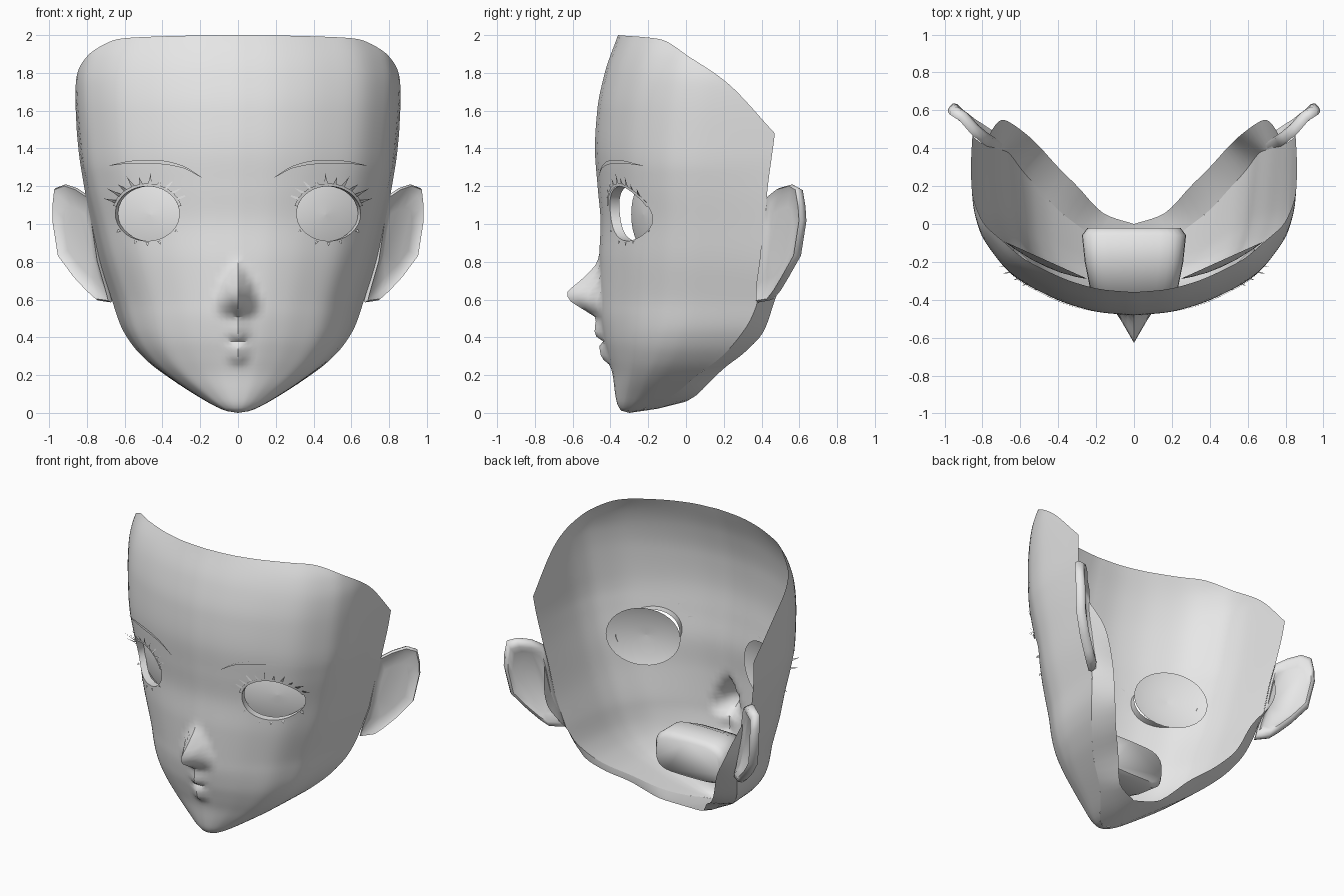
import bpy, bmesh, math
from mathutils import Vector

if "Cube" in bpy.data.objects:
    bpy.data.objects.remove(bpy.data.objects["Cube"])

skin = bpy.data.materials.new("pale_grey")
skin.diffuse_color = (0.8, 0.8, 0.8, 1)
skin.use_nodes = True
skin.node_tree.nodes["Principled BSDF"].inputs["Base Color"].default_value = skin.diffuse_color


def curve(*pts):
    """Smooth monotone interpolation through (position, value) pairs."""
    X, Y = [p[0] for p in pts], [p[1] for p in pts]
    n = len(X)
    d = [(Y[i + 1] - Y[i]) / (X[i + 1] - X[i]) for i in range(n - 1)]
    m = [d[0]] + [2 * a * b / (a + b) if a * b > 0 else 0 for a, b in zip(d, d[1:])] + [d[-1]]

    def f(x):
        x = min(max(x, X[0]), X[-1])
        i = next((k for k in range(n - 1) if x <= X[k + 1]), n - 2)
        h = X[i + 1] - X[i]
        s = (x - X[i]) / h
        return (Y[i] * (1 + 2 * s) * (1 - s) ** 2 + Y[i + 1] * s * s * (3 - 2 * s)
                + h * s * (1 - s) * (m[i] * (1 - s) - m[i + 1] * s))
    return f


# Head proportions by height: half width, front depth, back edge depth
W = curve((0, 0), (.01, .06), (.03, .11), (.08, .2), (.19, .37), (.27, .475), (.36, .56), (.46, .62),
          (.6, .668), (.8, .73), (1, .775), (1.2, .815), (1.4, .845), (1.75, .87), (1.88, .85), (1.98, .8),
          (2, .78))
F = curve((0, -.3), (.01, -.34), (.05, -.365), (.1, -.375), (.2, -.388), (.3, -.415), (.4, -.44),
          (.55, -.458), (.8, -.46), (1, -.452), (1.2, -.468), (1.4, -.482), (1.6, -.47), (1.8, -.43), (2, -.36))
B = curve((0, -.3), (.03, -.2), (.1, -.06), (.2, .06), (.3, .19), (.4, .28), (.5, .345), (.6, .38),
          (.8, .4), (1.17, .43), (1.48, .47), (2, .52))
# Cross section: sideways and backward fraction around the half face
U = curve((0, 0), (.1, .2), (.2, .4), (.3, .57), (.42, .75), (.52, .86), (.62, .94), (.75, .98), (1, 1))
V = curve((0, 0), (.1, .015), (.2, .06), (.3, .125), (.42, .22), (.52, .33), (.62, .45), (.75, .61), (1, 1))
HOLLOW = curve((.15, 0), (.6, .045), (.9, .03), (1.3, 0))
TOP = curve((0, 2), (.25, 1.98), (.47, 1.88), (.7, 1.75), (1, 1.48))
# Nose and lips pushed out of the front
NOSE = curve((.5, 0), (.55, .09), (.6, .16), (.63, .172), (.7, .1), (.8, .01), (.84, 0))
NOSE_W = curve((.47, .06), (.55, .115), (.63, .1), (.8, .03))
LIPS = curve((.25, 0), (.3, .035), (.35, .03), (.385, 0), (.41, .04), (.47, .03), (.5, .015), (.54, 0))


def width(t, z):
    return (U(t) - HOLLOW(z) * math.sin(math.pi * t)) * W(z)


def section(t, z):
    x = width(t, z)
    y = F(z) + V(t) * (B(z) - F(z))
    y -= NOSE(z) * max(0, 1 - x / NOSE_W(z)) + LIPS(z) * max(0, 1 - x / .07)
    return Vector((x, y, z))


def surf(x, z, out=0.0):
    """Point on the right half of the face at x, z."""
    lo, hi = 0, 1
    for _ in range(22):
        mid = (lo + hi) / 2
        lo, hi = (mid, hi) if width(mid, z) < x else (lo, mid)
    p = section(lo, z)
    return Vector((x, p.y - out, z))


def finish(bm, name, mirror=True, angle=40):
    """Mirror the right half, make the object and shade it."""
    if mirror:
        dup = bmesh.ops.duplicate(bm, geom=bm.verts[:] + bm.edges[:] + bm.faces[:])["geom"]
        for v in [g for g in dup if isinstance(g, bmesh.types.BMVert)]:
            v.co.x *= -1
        bmesh.ops.reverse_faces(bm, faces=[g for g in dup if isinstance(g, bmesh.types.BMFace)])
    bmesh.ops.remove_doubles(bm, verts=bm.verts, dist=.0005)
    me = bpy.data.meshes.new(name)
    bm.to_mesh(me)
    bm.free()
    me.materials.append(skin)
    ob = bpy.data.objects.new(name, me)
    bpy.context.collection.objects.link(ob)
    bpy.ops.object.select_all(action='DESELECT')
    ob.select_set(True)
    bpy.context.view_layer.objects.active = ob
    bpy.ops.object.shade_smooth_by_angle(angle=math.radians(angle))


def loft(bm, rows, closed=False):
    vs = [[bm.verts.new(p) for p in r] for r in rows]
    n = len(rows[0])
    for a, b in zip(vs, vs[1:]):
        for j in range(n if closed else n - 1):
            k = (j + 1) % n
            bm.faces.new((a[j], a[k], b[k], b[j]))
    return vs


# Face shell
EX, EZ, RX, RZ = .48, 1.055, .17, .145
ROWS, COLS = 72, 40
bm = bmesh.new()
loft(bm, [[section(j / COLS, TOP(V(j / COLS)) * (i / ROWS) ** 1.2) for j in range(COLS + 1)]
          for i in range(ROWS + 1)])


def eye_dist(p):
    return math.hypot((p.x - EX) / RX, (p.z - EZ) / RZ)


# Eye opening, snapped to an oval with a short lid turned inward
inside = [f for f in bm.faces if eye_dist(f.calc_center_median()) < 1]
edge_verts = {v for f in inside for v in f.verts if any(g not in inside for g in v.link_faces)}
bmesh.ops.delete(bm, geom=inside, context='FACES')
for v in edge_verts:
    d = eye_dist(v.co)
    v.co = surf(EX + (v.co.x - EX) / d, EZ + (v.co.z - EZ) / d)
rim = [e for e in bm.edges if e.is_boundary and all(v in edge_verts for v in e.verts)]
lid = bmesh.ops.extrude_edge_only(bm, edges=rim)["geom"]
for v in [g for g in lid if isinstance(g, bmesh.types.BMVert)]:
    v.co += Vector((-.015, .05, 0))

# Lip under the jaw, continuing up behind the ear
RIM = [curve((0, 0), (.1, .15), (.2, .3), (.3, .41), (.42, .5), (.62, .57), (.8, .69), (1.1, .79)),
       curve((0, 0), (.1, .05), (.2, .2), (.3, .31), (.42, .41), (.62, .475), (.8, .55), (1.1, .43)),
       curve((0, .06), (.1, .09), (.2, .235), (.3, .32), (.42, .43), (.62, .61), (.8, .8), (1.1, 1.1))]
jaw = []
for i in range(37):
    z = 1.1 * (i / 36) ** 1.3
    a, b = section(1, z), Vector([f(z) for f in RIM])
    jaw.append([a, a.lerp(b, .5) + Vector((0, 0, -.008)), b])
loft(bm, jaw)
finish(bm, "face_shell")

# Eyes: shallow ovals behind the openings
bm = bmesh.new()
rings = []
for r in (.01, .35, .7, .9, 1):
    ring = []
    for k in range(32):
        a = k * math.tau / 32
        x, z = .465 + .22 * r * math.cos(a), 1.05 + .2 * r * math.sin(a)
        ring.append((x, -.325 + (x - .245) * .45 + .035 * r * r, z))
    rings.append(ring)
vs = loft(bm, rings, True)
bm.faces.new(vs[0])
finish(bm, "eyes")

# Eyebrows
bm = bmesh.new()
brow_z = curve((.19, 1.245), (.3, 1.305), (.42, 1.327), (.55, 1.328), (.68, 1.31))
rows = []
for i in range(25):
    x = .19 + .49 * i / 24
    h = .009 * math.sin(math.pi * i / 24) + .001
    rows.append([surf(x, brow_z(x) + h, .009), surf(x, brow_z(x) - h, .009)])
loft(bm, rows)
finish(bm, "eyebrows")

# Eyelashes: a lid band, pointed upper lashes and small lower ones
bm = bmesh.new()
band = []
for i in range(17):
    a = math.radians(15 + 150 * i / 16)
    c, s = math.cos(a), math.sin(a)
    band.append([surf(EX + RX * k * c, EZ + RZ * k * s, .009) for k in (1.0, 1.1)])
loft(bm, band)


def lash(deg, k0, length, lean, out):
    a = math.radians(deg)
    pts = [surf(EX + RX * k0 * math.cos(b), EZ + RZ * k0 * math.sin(b), .009)
           for b in (a - .05, a + .05)]
    tip = (pts[0] + pts[1]) / 2 + Vector((math.cos(a) * length + lean, -out, math.sin(a) * length))
    bm.faces.new([bm.verts.new(p) for p in pts + [tip]])


for i, deg in enumerate(range(24, 161, 14)):
    lash(deg, 1.08, .04 + .02 * (i % 2), .03 * math.cos(math.radians(deg)), .012)
for deg in (215, 250, 270, 290, 325):
    lash(deg, 1.06, .02, 0, .004)
finish(bm, "eyelashes")

# Mouth lining: a pocket widening toward the back, arched on top
bm = bmesh.new()
rows = []
for y, w, lo, hi in ((-.4, .09, .37, .4), (-.35, .23, .29, .47), (-.2, .26, .25, .54),
                     (-.06, .275, .24, .53), (-.02, .245, .26, .5)):
    row = []
    for k in range(28):
        a = k * math.tau / 28
        c, s = math.cos(a), math.sin(a)
        row.append((w * math.copysign(abs(c) ** .45, c), y,
                    (lo + hi) / 2 + (hi - lo) / 2 * math.copysign(abs(s) ** .7, s)))
    rows.append(row)
vs = loft(bm, rows, True)
bm.faces.new(vs[-1])
finish(bm, "mouth_lining", mirror=False, angle=60)

# Ears: flat front, rolled rim and hollow back
ear = [(.8, .43, 1.15), (.86, .48, 1.19), (.92, .55, 1.21), (.975, .585, 1.19), (.985, .6, 1.1),
       (.985, .605, 1.02), (.955, .575, .83), (.87, .51, .715), (.8, .465, .64), (.75, .43, .595),
       (.68, .37, .585), (.7, .37, .66), (.74, .39, .8), (.77, .41, 1.0)]
ear = [Vector(p) for p in ear]
mid = sum(ear, Vector()) / len(ear)


def ear_ring(scale, push):
    return [mid + (p - mid) * scale + Vector((-.55, .83, 0)) * push for p in ear]


bm = bmesh.new()
vs = loft(bm, [ear_ring(.6, .015), ear_ring(.85, .01), ear_ring(.97, -.004), ear_ring(1, .015),
               ear_ring(.96, .045), ear_ring(.85, .055), ear_ring(.7, .03)], True)
bm.faces.new(vs[0])
bm.faces.new(vs[-1])
bmesh.ops.recalc_face_normals(bm, faces=bm.faces)
finish(bm, "ears", angle=60)
